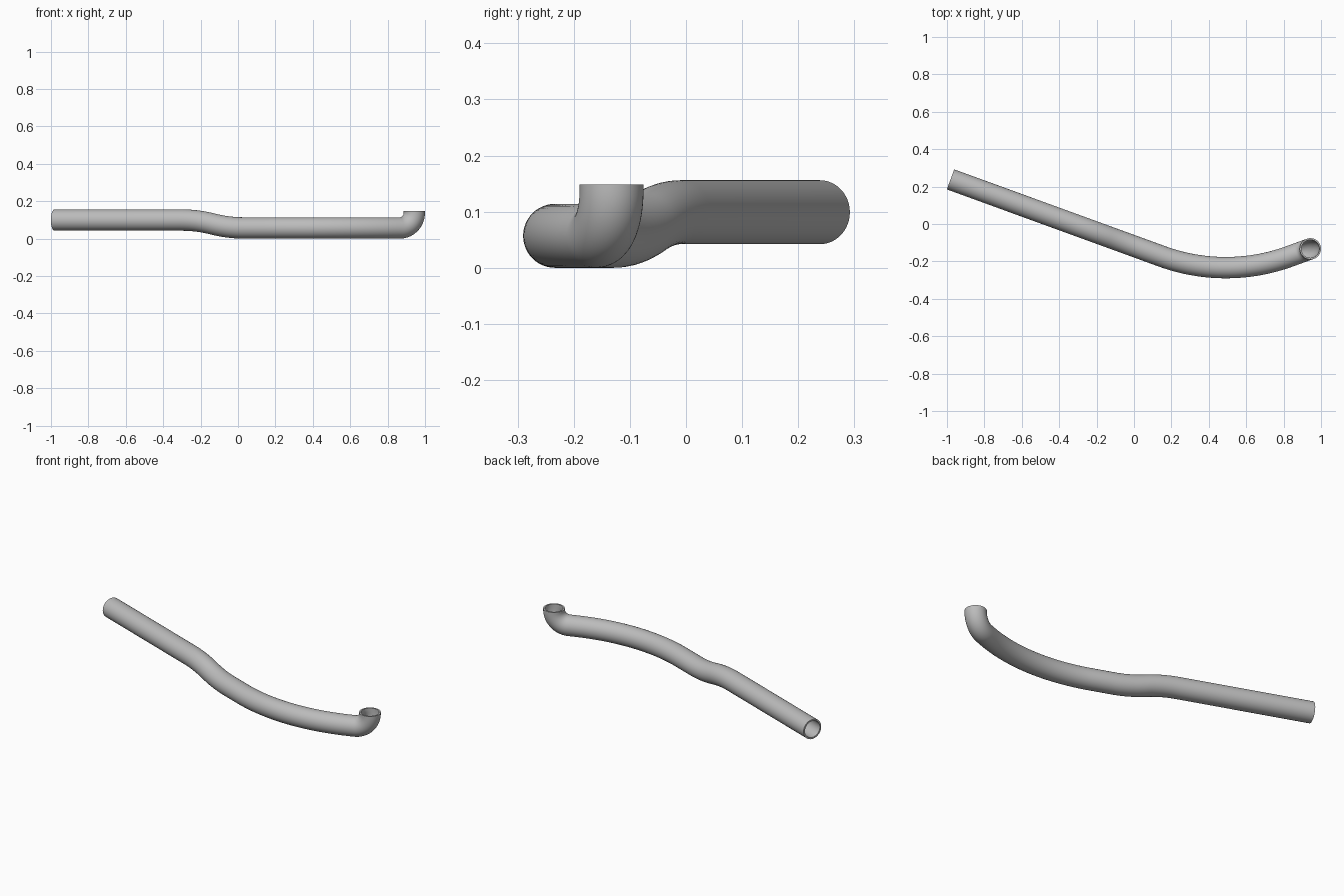
import bpy
import bmesh
from math import radians, cos, sin, tau
from mathutils import Vector

cube = bpy.data.objects.get("Cube")
if cube:
    bpy.data.objects.remove(cube, do_unlink=True)

RADIUS = 0.057
WALL = 0.009
SIDES = 48

# Grey metal
metal = bpy.data.materials.new("grey_metal")
metal.use_nodes = True
grey = (0.5, 0.5, 0.5, 1)
metal.diffuse_color = grey
metal.node_tree.nodes["Principled BSDF"].inputs["Base Color"].default_value = grey

# Pipe run: length, yaw turn, pitch turn, steps
RUN = [
    (0.725, 0, 0, 1),          # long straight
    (0.1772, 0, -13.65, 12),   # dip down
    (0.1772, 0, 13.65, 12),    # level out
    (0.128, 0, 0, 1),          # short straight
    (0.6946, 40, 0, 32),       # wide sideways sweep
    (0.037, 0, 0, 1),          # short straight
    (0.1288, 0, 90, 20),       # upturned elbow
    (0.009, 0, 0, 1),          # mouth
]


def direction(yaw, pitch):
    return Vector((cos(pitch) * cos(yaw), cos(pitch) * sin(yaw), sin(pitch)))


def add_ring(bm, centre, yaw, pitch):
    side = Vector((-sin(yaw), cos(yaw), 0))
    up = direction(yaw, pitch).cross(side)
    return [bm.verts.new(centre + RADIUS * (side * cos(a) + up * sin(a)))
            for a in (tau * i / SIDES for i in range(SIDES))]


# Sweep a circle along the run
bm = bmesh.new()
pos, yaw, pitch = Vector((-0.981, 0.2385, 0.099)), radians(-20), 0.0
rings = [add_ring(bm, pos, yaw, pitch)]
for length, turn, tilt, steps in RUN:
    dyaw, dpitch = radians(turn) / steps, radians(tilt) / steps
    for _ in range(steps):
        pos = pos + direction(yaw + dyaw / 2, pitch + dpitch / 2) * (length / steps)
        yaw += dyaw
        pitch += dpitch
        rings.append(add_ring(bm, pos, yaw, pitch))
for a, b in zip(rings, rings[1:]):
    for i in range(SIDES):
        j = (i + 1) % SIDES
        bm.faces.new((a[i], a[j], b[j], b[i]))
bm.normal_update()

mesh = bpy.data.meshes.new("bent_pipe")
bm.to_mesh(mesh)
bm.free()
mesh.materials.append(metal)
pipe = bpy.data.objects.new("bent_pipe", mesh)
bpy.context.collection.objects.link(pipe)

# Hollow wall, thickened inward
wall = pipe.modifiers.new("wall", "SOLIDIFY")
wall.thickness = WALL
wall.offset = -1
bpy.ops.object.select_all(action="DESELECT")
pipe.select_set(True)
bpy.context.view_layer.objects.active = pipe
bpy.ops.object.modifier_apply(modifier="wall")
bpy.ops.object.shade_smooth_by_angle(angle=radians(35))
